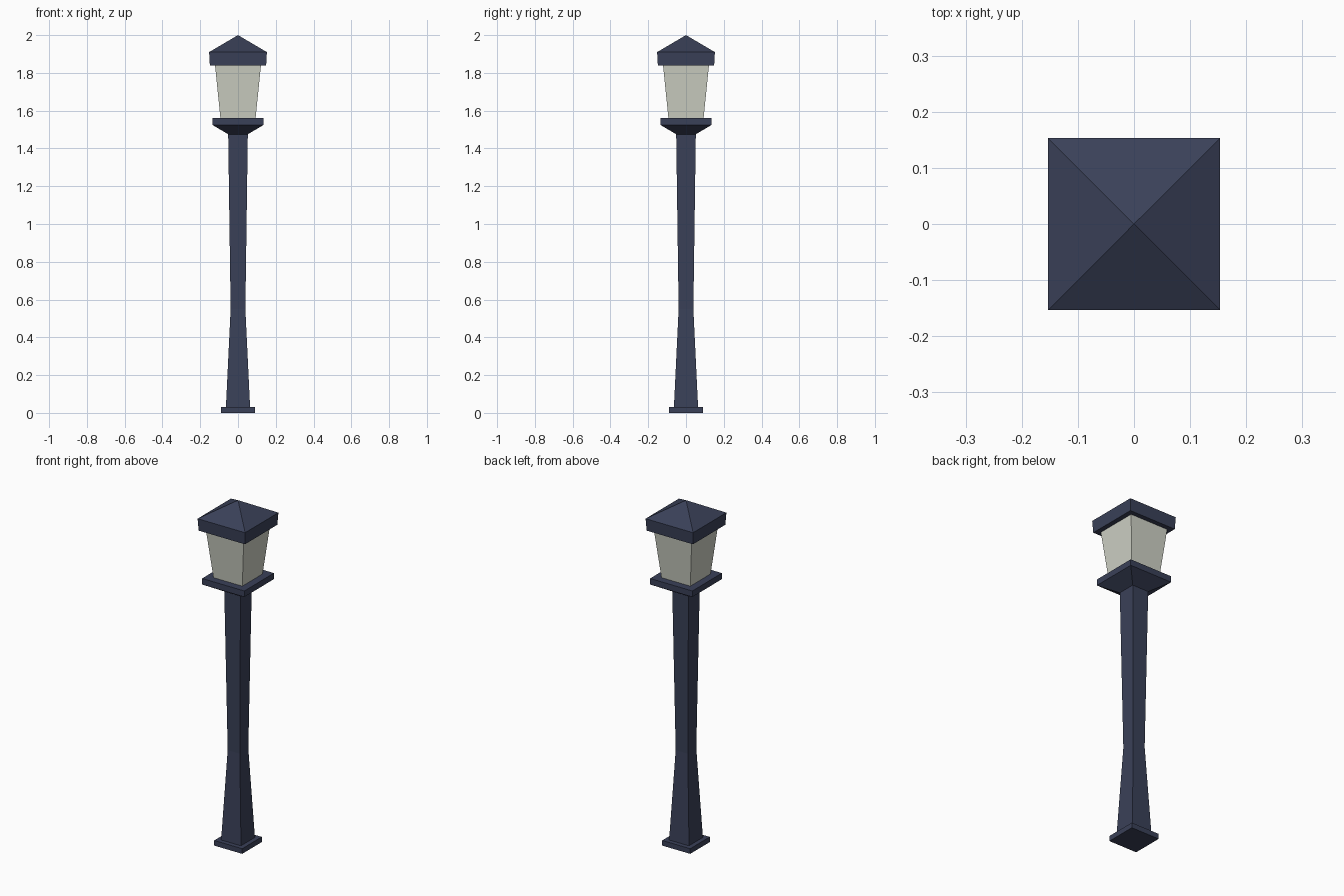
import bpy
import bmesh

cube = bpy.data.objects.get("Cube")
if cube:
    bpy.data.objects.remove(cube, do_unlink=True)


def material(name, colour):
    mat = bpy.data.materials.new(name)
    mat.use_nodes = True
    mat.diffuse_color = colour
    mat.node_tree.nodes["Principled BSDF"].inputs["Base Color"].default_value = colour
    return mat


def square_loft(name, profile, mat):
    """Stack square rings given as (half width, height); zero width is a point."""
    bm = bmesh.new()
    rings = []
    for h, z in profile:
        if h == 0:
            rings.append([bm.verts.new((0, 0, z))])
        else:
            rings.append([bm.verts.new((sx * h, sy * h, z))
                          for sx, sy in ((-1, -1), (1, -1), (1, 1), (-1, 1))])
    for low, high in zip(rings, rings[1:]):
        for i in range(4):
            j = (i + 1) % 4
            if len(high) == 1:
                bm.faces.new((low[i], low[j], high[0]))
            else:
                bm.faces.new((low[i], low[j], high[j], high[i]))
    bm.faces.new(rings[0][::-1])
    if len(rings[-1]) == 4:
        bm.faces.new(rings[-1])
    bmesh.ops.recalc_face_normals(bm, faces=bm.faces)
    mesh = bpy.data.meshes.new(name)
    bm.to_mesh(mesh)
    bm.free()
    mesh.materials.append(mat)
    obj = bpy.data.objects.new(name, mesh)
    bpy.context.collection.objects.link(obj)
    return obj


metal = material("dark blue metal", (0.042, 0.052, 0.098, 1))
glass = material("frosted glass", (0.62, 0.64, 0.56, 1))

# Foot and tapering post
square_loft("base_plate", [(0.09, 0), (0.09, 0.03)], metal)
square_loft("post", [(0.064, 0.03), (0.039, 0.55), (0.052, 1.48)], metal)

# Flared tray under the lantern
square_loft("lantern_tray", [(0.052, 1.475), (0.136, 1.525), (0.136, 1.56)], metal)

# Lantern glass, widening upwards
square_loft("lantern_glass", [(0.093, 1.56), (0.122, 1.845)], glass)

# Roof with a deep brim and a pyramid top
square_loft("roof", [(0.149, 1.84), (0.153, 1.91), (0, 2.0)], metal)
